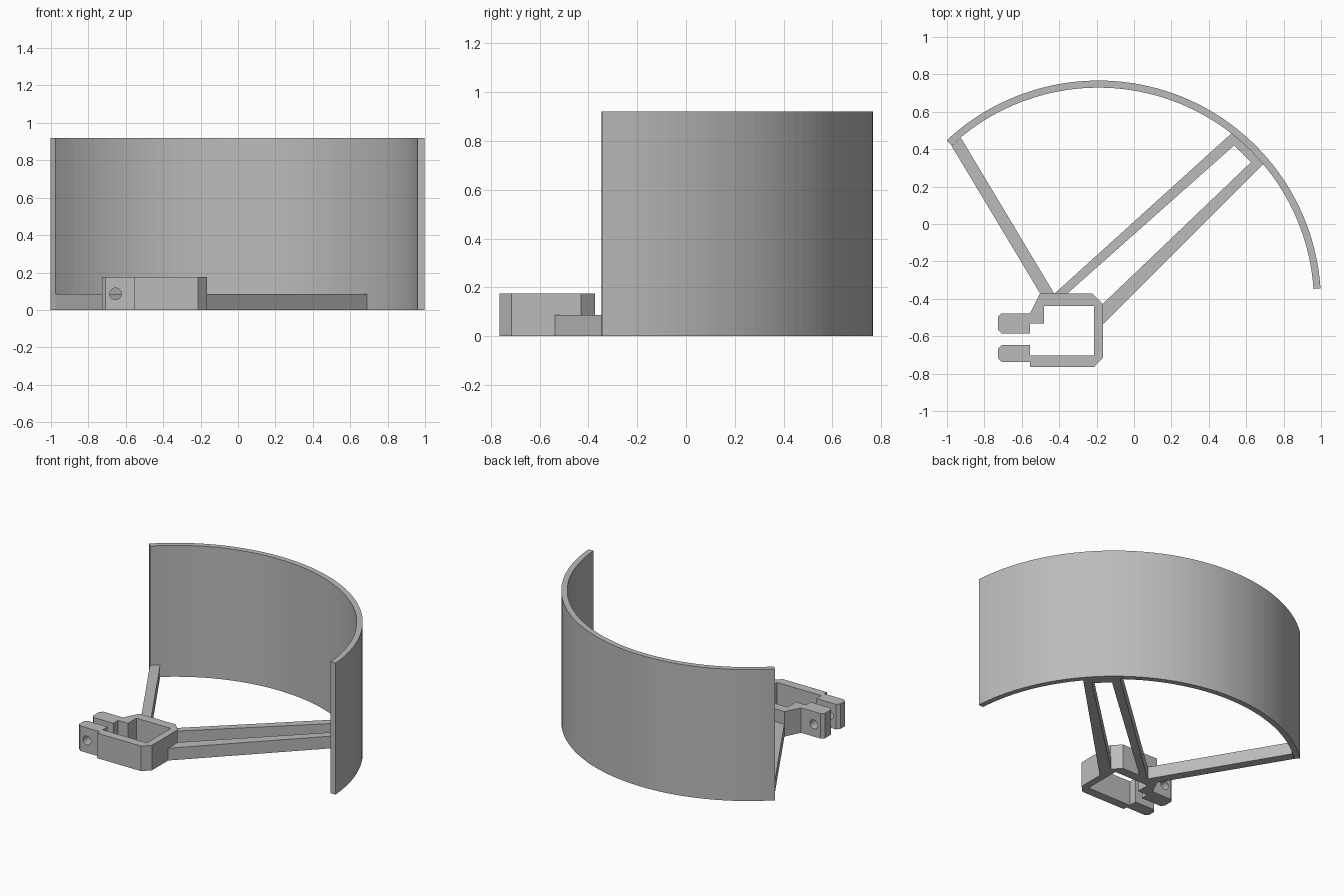
import bpy
import bmesh
from math import cos, sin, radians
from mathutils import Matrix

default = bpy.data.objects.get("Cube")
if default:
    bpy.data.objects.remove(default, do_unlink=True)

grey = bpy.data.materials.new("plain grey")
grey.use_nodes = True
COLOUR = (0.5, 0.5, 0.5, 1)
grey.diffuse_color = COLOUR
grey.node_tree.nodes["Principled BSDF"].inputs["Base Color"].default_value = COLOUR


def make_object(name, bm):
    bmesh.ops.recalc_face_normals(bm, faces=bm.faces)
    mesh = bpy.data.meshes.new(name)
    bm.to_mesh(mesh)
    bm.free()
    mesh.materials.append(grey)
    obj = bpy.data.objects.new(name, mesh)
    bpy.context.collection.objects.link(obj)
    return obj


def extrude_outline(name, points, height):
    """Raise a flat outline from the ground to the given height."""
    bm = bmesh.new()
    face = bm.faces.new([bm.verts.new((x, y, 0)) for x, y in points])
    top = bmesh.ops.extrude_face_region(bm, geom=[face])["geom"]
    verts = [g for g in top if isinstance(g, bmesh.types.BMVert)]
    bmesh.ops.translate(bm, verts=verts, vec=(0, 0, height))
    return make_object(name, bm)


# Curved shield
CX, CY, OUTER, INNER = -0.19, -0.423, 1.19, 1.152
START, END, STEPS = 3.8, 133, 60


def arc(radius, start, end, steps):
    angles = [radians(start + (end - start) * i / steps) for i in range(steps + 1)]
    return [(CX + radius * cos(a), CY + radius * sin(a)) for a in angles]


shield = extrude_outline(
    "curved_shield", arc(OUTER, START, END, STEPS) + arc(INNER, END, START, STEPS), 0.92)

# Struts joining the shield to the clamp
STRUT_HEIGHT = 0.086
extrude_outline("side_strut", [
    (-0.975, 0.417), (-0.925, 0.46), (-0.425, -0.375), (-0.5, -0.375)], STRUT_HEIGHT)
extrude_outline("forked_strut", [
    (-0.428, -0.375), (0.525, 0.488)] + arc(1.16, 52, 40.5, 8) + [
    (0.695, 0.326), (-0.17, -0.54), (-0.17, -0.43),
    (0.625, 0.33), (0.535, 0.42), (-0.36, -0.375)], STRUT_HEIGHT)

# Open clamp with two chamfered jaws
clamp = extrude_outline("clamp", [
    (-0.556, -0.765), (-0.214, -0.765), (-0.166, -0.715), (-0.166, -0.43),
    (-0.222, -0.372), (-0.503, -0.372), (-0.556, -0.478), (-0.708, -0.478),
    (-0.728, -0.498), (-0.728, -0.565), (-0.708, -0.585), (-0.556, -0.585),
    (-0.556, -0.532), (-0.48, -0.532), (-0.48, -0.438), (-0.214, -0.438),
    (-0.214, -0.703), (-0.556, -0.703), (-0.556, -0.648), (-0.708, -0.648),
    (-0.728, -0.668), (-0.728, -0.717), (-0.708, -0.737), (-0.556, -0.737)], 0.175)

# Bolt hole through both jaws
bm = bmesh.new()
bmesh.ops.create_cone(
    bm, cap_ends=True, segments=32, radius1=0.031, radius2=0.031, depth=0.5,
    matrix=Matrix.Translation((-0.655, -0.61, 0.086)) @ Matrix.Rotation(radians(90), 4, "X"))
cutter = make_object("bolt_hole_cutter", bm)
cutter.hide_render = True
cutter.hide_set(True)
hole = clamp.modifiers.new("Bolt hole", "BOOLEAN")
hole.operation = "DIFFERENCE"
hole.solver = "EXACT"
hole.object = cutter
